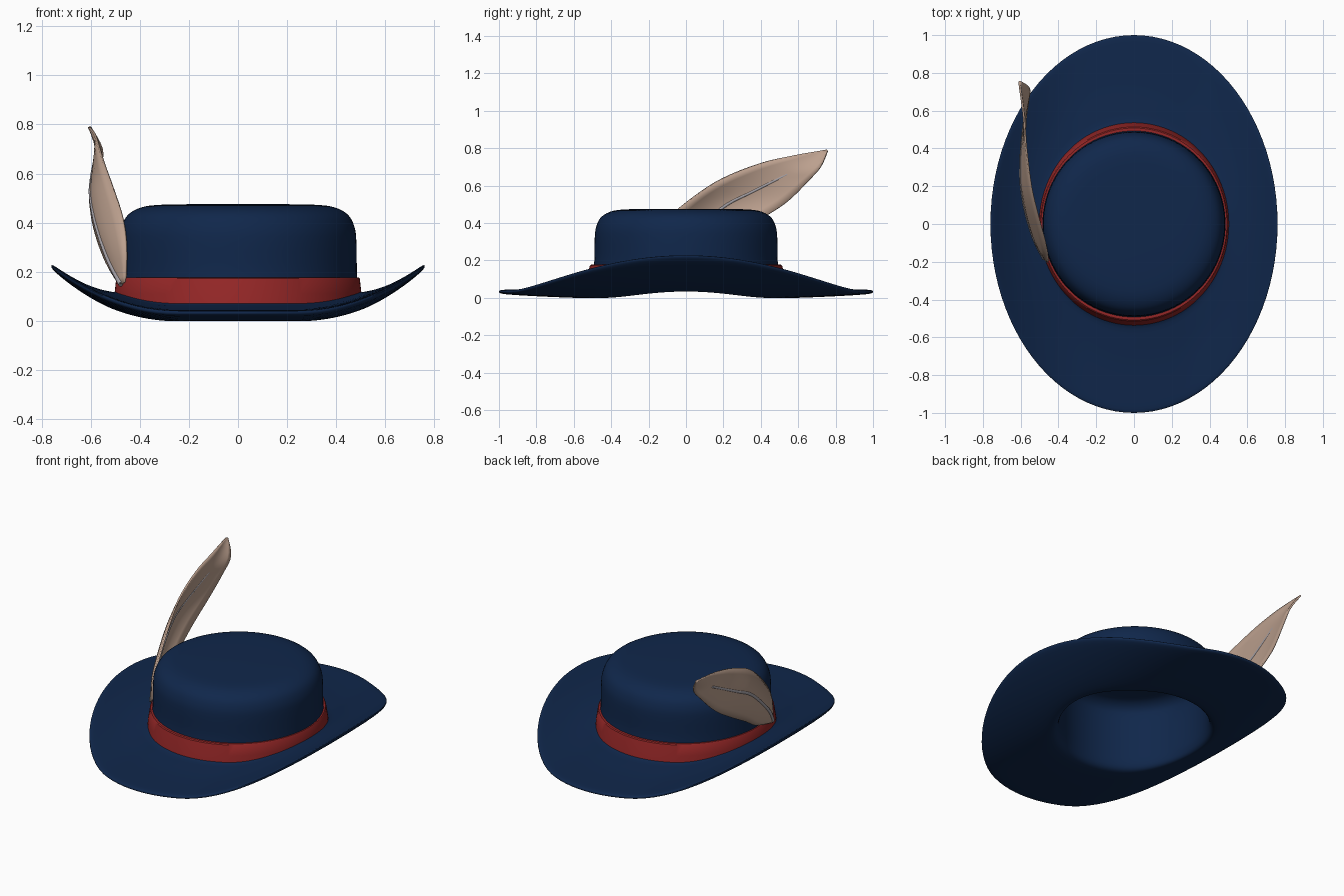
import bpy, bmesh, math
from mathutils import Vector

if "Cube" in bpy.data.objects:
    bpy.data.objects.remove(bpy.data.objects["Cube"])


def material(name, rgb):
    m = bpy.data.materials.new(name)
    m.diffuse_color = (*rgb, 1)
    m.use_nodes = True
    m.node_tree.nodes["Principled BSDF"].inputs["Base Color"].default_value = m.diffuse_color
    return m


NAVY = material("navy felt", (0.005, 0.02, 0.07))
RED = material("red ribbon", (0.30, 0.02, 0.02))
TAN = material("tan feather", (0.50, 0.35, 0.27))
GREY = material("grey quill", (0.38, 0.36, 0.39))


def spline(pts, steps):
    """Smooth (Catmull-Rom) row interpolation through the given rows."""
    out = []
    for i in range(len(pts) - 1):
        p = [pts[max(i - 1, 0)], pts[i], pts[i + 1], pts[min(i + 2, len(pts) - 1)]]
        for s in range(steps):
            t = s / steps
            out.append([0.5 * (2 * b + (c - a) * t + (2 * a - 5 * b + 4 * c - d) * t * t
                               + (3 * b - a - 3 * c + d) * t ** 3)
                        for a, b, c, d in zip(*p)])
    return out + [list(pts[-1])]


def make(name, bm, mat, angle=50):
    bmesh.ops.recalc_face_normals(bm, faces=bm.faces)
    me = bpy.data.meshes.new(name)
    bm.to_mesh(me)
    bm.free()
    ob = bpy.data.objects.new(name, me)
    bpy.context.collection.objects.link(ob)
    me.materials.append(mat)
    bpy.ops.object.select_all(action='DESELECT')
    ob.select_set(True)
    bpy.context.view_layer.objects.active = ob
    bpy.ops.object.shade_smooth_by_angle(angle=math.radians(angle))
    return ob


def curl(x):
    """Upward curl of the brim at its left and right sides."""
    return 0.19 * (max(abs(x) - 0.25, 0) / 0.51) ** 2


def lathe(name, rows, mat, closed=False, n=96, angle=50):
    """Elliptical rings from rows of (x radius, y radius, z, curl weight)."""
    bm = bmesh.new()
    rings = []
    for rx, ry, z, w in rows:
        if rx < 1e-4:
            rings.append([bm.verts.new((0, 0, z))] * n)
            continue
        ring = []
        for k in range(n):
            a = 2 * math.pi * k / n
            x = rx * math.cos(a)
            ring.append(bm.verts.new((x, ry * math.sin(a), z + w * curl(x))))
        rings.append(ring)
    pairs = list(zip(rings, rings[1:]))
    if closed:
        pairs.append((rings[-1], rings[0]))
    for r0, r1 in pairs:
        for k in range(n):
            j = (k + 1) % n
            bm.faces.new(dict.fromkeys((r0[k], r0[j], r1[j], r1[k])))
    return make(name, bm, mat, angle)


# Crown and brim: one felt shell, outside top -> rim -> inside top
lathe("hat_body", spline([
    (0, 0, .476, 0), (.2, .2, .475, 0), (.33, .335, .472, 0), (.40, .405, .46, 0),
    (.45, .455, .43, 0), (.475, .48, .38, 0), (.482, .488, .32, 0), (.484, .49, .20, 0),
    (.487, .505, .12, .3), (.50, .535, .072, 1), (.55, .62, .06, 1), (.62, .75, .05, 1),
    (.70, .90, .045, 1), (.75, .985, .042, 1), (.76, 1.0, .033, 1), (.75, .985, .022, 1),
    (.70, .90, .014, 1), (.62, .75, .006, 1), (.54, .60, 0, 1), (.47, .50, 0, 1),
    (.44, .455, .012, 1), (.425, .435, .05, .8), (.42, .43, .12, 0), (.42, .43, .33, 0),
    (.39, .40, .40, 0), (.30, .31, .425, 0), (0, 0, .43, 0)], 3), NAVY)

# Ribbon around the foot of the crown
lathe("hat_band", [(.507, .54, .05, 0), (.503, .53, .11, 0), (.496, .514, .172, 0),
                   (.492, .508, .177, 0), (.46, .46, .177, 0), (.46, .46, .05, 0)],
      RED, closed=True, angle=35)

# Feather vane: surface between its upper edge, spine and lower edge
upper = [(-.457, -.20, .16), (-.455, -.19, .30), (-.47, -.10, .42), (-.51, .05, .545),
         (-.545, .20, .64), (-.57, .40, .72), (-.585, .58, .762), (-.608, .75, .79)]
spine = [(-.475, -.18, .15), (-.53, -.07, .26), (-.575, .08, .39), (-.597, .22, .50),
         (-.597, .35, .565), (-.585, .50, .64), (-.575, .62, .70), (-.604, .755, .788)]
lower = [(-.482, -.15, .15), (-.52, .05, .22), (-.55, .20, .31), (-.57, .36, .40),
         (-.575, .53, .505), (-.56, .65, .62), (-.555, .72, .70), (-.60, .757, .785)]
bm = bmesh.new()
grid = []
for u, s, l in zip(spline(upper, 4), spline(spine, 4), spline(lower, 4)):
    u, s, l = Vector(u), Vector(s), Vector(l)
    row = []
    for k in range(9):
        t = k / 8
        p = u * (2 * (t - .5) * (t - 1)) + s * (4 * t * (1 - t)) + l * (2 * t * (t - .5))
        row.append(bm.verts.new(p))
    grid.append(row)
for a, b in zip(grid, grid[1:]):
    for k in range(8):
        bm.faces.new((a[k], a[k + 1], b[k + 1], b[k]))
vane = make("feather_vane", bm, TAN)
solid = vane.modifiers.new("thickness", 'SOLIDIFY')
solid.thickness = 0.01
solid.offset = 0

# Feather quill: tapered tube along the spine
path = spline(spine[:7], 4)[:-2]
cu = bpy.data.curves.new("feather_quill", 'CURVE')
cu.dimensions = '3D'
cu.bevel_depth = 0.013
cu.bevel_resolution = 3
cu.use_fill_caps = True
sp = cu.splines.new('POLY')
sp.points.add(len(path) - 1)
for i, p in enumerate(path):
    sp.points[i].co = (*p, 1)
    sp.points[i].radius = 1 - 0.5 * i / len(path)
sp.use_smooth = True
cu.materials.append(GREY)
bpy.context.collection.objects.link(bpy.data.objects.new("feather_quill", cu))
